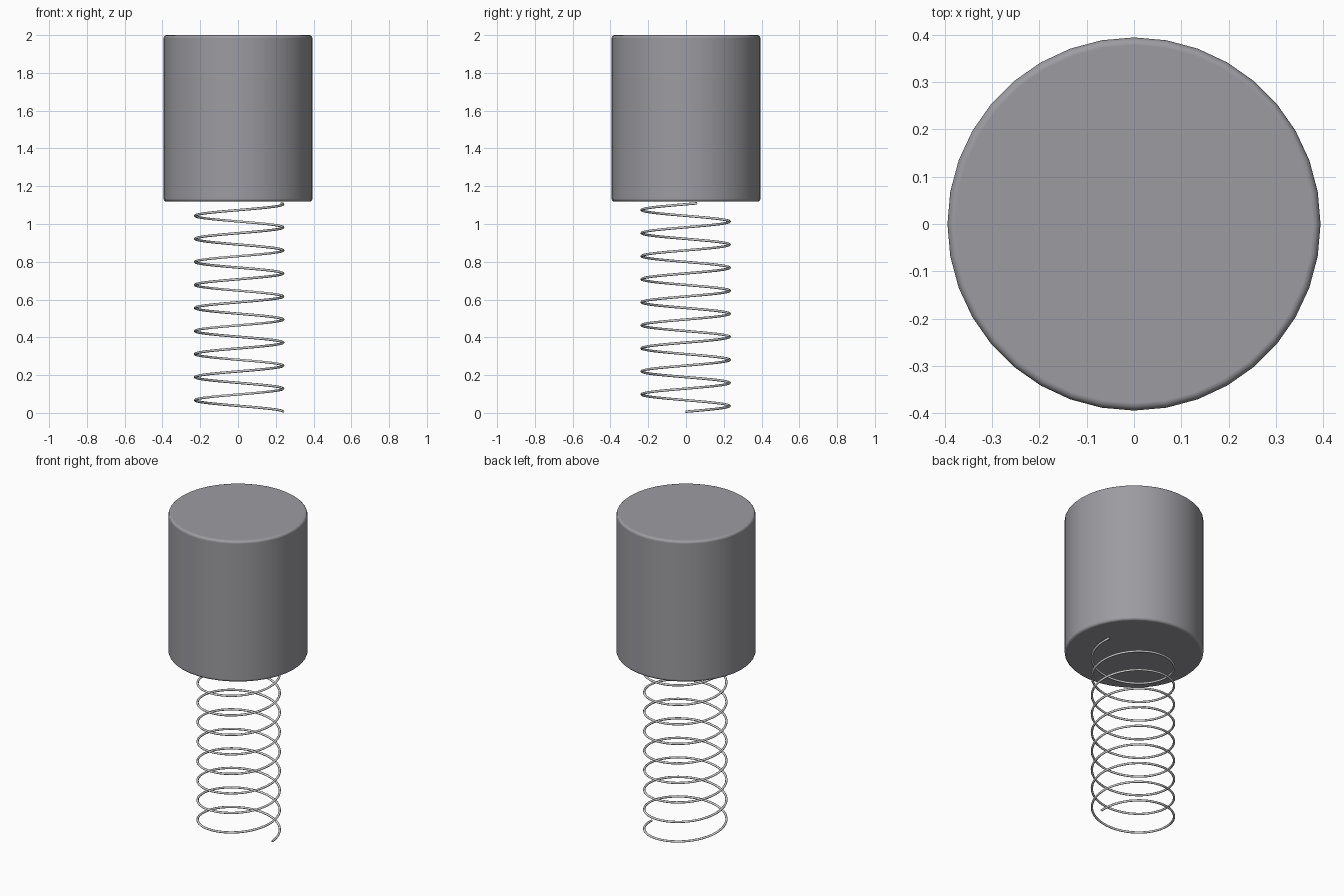
import bpy
import bmesh
from math import cos, sin, pi, radians

cube = bpy.data.objects.get("Cube")
if cube:
    bpy.data.objects.remove(cube, do_unlink=True)


def make_material(name, colour):
    mat = bpy.data.materials.new(name)
    mat.use_nodes = True
    mat.diffuse_color = colour
    mat.node_tree.nodes["Principled BSDF"].inputs["Base Color"].default_value = colour
    return mat


grey = make_material("grey_steel", (0.335, 0.33, 0.355, 1))
silver = make_material("bright_silver", (0.7, 0.7, 0.7, 1))


def select_only(obj):
    bpy.ops.object.select_all(action="DESELECT")
    obj.select_set(True)
    bpy.context.view_layer.objects.active = obj


# Solid weight with softly rounded rims and flat-looking ends
BOTTOM, TOP, RADIUS = 1.118, 2.0, 0.394
bpy.ops.mesh.primitive_cylinder_add(vertices=36, radius=RADIUS, depth=TOP - BOTTOM,
                                    location=(0, 0, (TOP + BOTTOM) / 2))
weight = bpy.context.object
weight.name = "weight"
weight.data.materials.append(grey)
bm = bmesh.new()
bm.from_mesh(weight.data)
rims = [e for e in bm.edges if abs(e.verts[0].co.z - e.verts[1].co.z) < 0.01]
bmesh.ops.bevel(bm, geom=rims, offset=0.016, segments=3, profile=0.5, affect="EDGES")
for face in bm.faces:
    face.smooth = True
bm.to_mesh(weight.data)
bm.free()
normals = weight.modifiers.new("even_shading", "WEIGHTED_NORMAL")
normals.mode = "FACE_AREA"
normals.weight = 100

# Coil spring: a round wire swept along a helix, ending just under the weight
COIL_RADIUS, WIRE_RADIUS, PITCH, TURNS, STEPS = 0.233, 0.0065, 0.122, 9.06, 48
curve = bpy.data.curves.new("spring", "CURVE")
curve.dimensions = "3D"
curve.bevel_depth = WIRE_RADIUS
curve.bevel_resolution = 2
curve.use_fill_caps = True
count = int(TURNS * STEPS) + 1
wire = curve.splines.new("POLY")
wire.points.add(count - 1)
for i, point in enumerate(wire.points):
    a = 2 * pi * i / STEPS
    point.co = (0.006 + COIL_RADIUS * cos(a), -0.002 + COIL_RADIUS * sin(a),
                0.009 + PITCH * i / STEPS, 1)
spring = bpy.data.objects.new("spring", curve)
bpy.context.collection.objects.link(spring)
select_only(spring)
bpy.ops.object.convert(target="MESH")
spring = bpy.context.object
spring.name = "spring"
spring.data.materials.clear()
spring.data.materials.append(silver)
# Rest the wire's lower end exactly on the ground
lowest = min(v.co.z for v in spring.data.vertices)
for v in spring.data.vertices:
    v.co.z -= lowest
bpy.ops.object.shade_smooth_by_angle(angle=radians(60))
